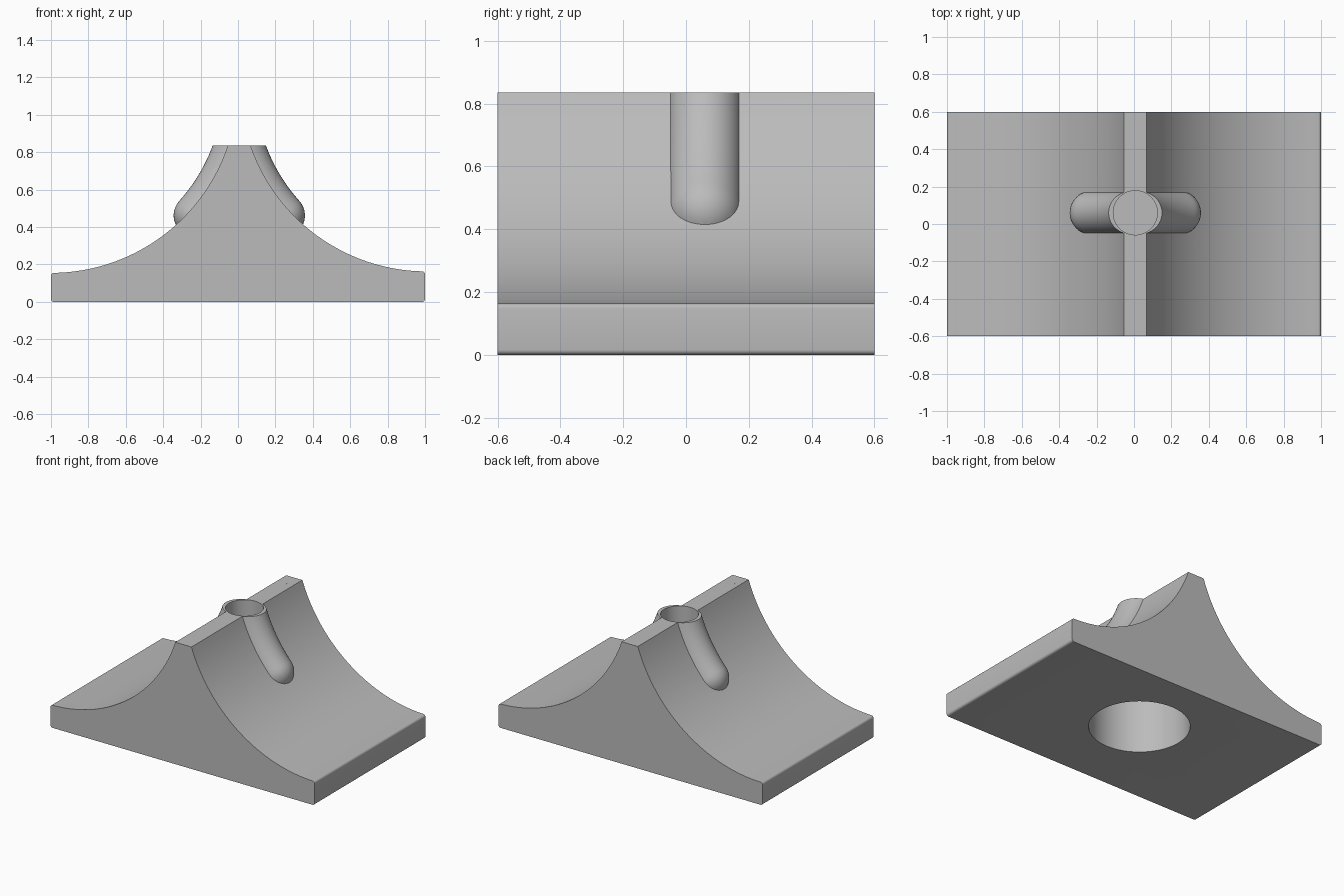
import bpy, bmesh
from math import sin, cos, pi, radians, sqrt, asin, acos
from mathutils import Vector

cube = bpy.data.objects.get("Cube")
if cube:
    bpy.data.objects.remove(cube, do_unlink=True)

DEPTH, TOP = 0.6, 0.835          # half depth of the block, ridge height
HX, HY = 0.007, 0.06             # axis of the bores
TUBE_R, PATH_R = 0.116, 1.03     # guide tube radius and its sweep radius

grey = bpy.data.materials.new("plain grey")
grey.use_nodes = True
colour = (0.5, 0.5, 0.5, 1)
grey.diffuse_color = colour
grey.node_tree.nodes["Principled BSDF"].inputs["Base Color"].default_value = colour


def make(name, bm):
    bmesh.ops.recalc_face_normals(bm, faces=bm.faces)
    mesh = bpy.data.meshes.new(name)
    bm.to_mesh(mesh)
    bm.free()
    mesh.materials.append(grey)
    obj = bpy.data.objects.new(name, mesh)
    bpy.context.collection.objects.link(obj)
    return obj


def flank(side, cx, cz, radius, steps=40):
    """Concave arc from the ridge down to just inside the end wall."""
    start, end = acos((cz - TOP) / radius), asin((cx - 0.985) / radius)
    angles = [start + (end - start) * i / steps for i in range(steps + 1)]
    return [(side * (cx - radius * sin(a)), cz - radius * cos(a)) for a in angles]


def fillet(x, z, start, r=0.016, steps=5):
    angles = [start - pi / 2 * i / steps for i in range(steps + 1)]
    return [(x + r * cos(a), z + r * sin(a)) for a in angles]


def wedge():
    """Block with two concave flanks and rounded long edges."""
    right = flank(1, 1.01, 1.16, 0.997)
    left = flank(-1, 1.0, 1.152, 0.997)
    profile = right[:-1]
    profile += fillet(0.984, right[-1][1] - 0.016, pi / 2)
    profile += fillet(0.984, 0.016, 0)
    profile += fillet(-0.984, 0.016, -pi / 2)
    profile += fillet(-0.984, left[-1][1] - 0.016, pi)
    profile += left[-2::-1]
    bm = bmesh.new()
    face = bm.faces.new([bm.verts.new((x, -DEPTH, z)) for x, z in profile])
    grown = bmesh.ops.extrude_face_region(bm, geom=[face])["geom"]
    verts = [v for v in grown if isinstance(v, bmesh.types.BMVert)]
    bmesh.ops.translate(bm, verts=verts, vec=(0, 2 * DEPTH, 0))
    return make("concave_block", bm)


def tube(side, name):
    """Round bar swept along the flank, with a domed lower end."""
    cx, cz, sides = 1.0, 1.152, 40
    bm = bmesh.new()
    rings = []
    top, low = acos((cz - 0.95) / PATH_R), asin(0.765 / PATH_R)
    stations = [(top + (low - top) * i / 24, 0, TUBE_R) for i in range(25)]
    stations += [(low, TUBE_R * sin(t), TUBE_R * cos(t))
                 for t in [radians(85) * i / 9 for i in range(1, 10)]]
    for a, ahead, r in stations:
        out = Vector((-sin(a), 0, -cos(a)))
        along = Vector((cos(a), 0, -sin(a)))
        centre = Vector((cx, 0, cz)) + out * PATH_R + along * ahead
        ring = []
        for k in range(sides):
            t = 2 * pi * k / sides
            p = centre + out * (r * cos(t)) + Vector((0, r * sin(t), 0))
            ring.append(bm.verts.new((side * p.x + HX, p.y + HY, p.z)))
        rings.append(ring)
    for a, b in zip(rings, rings[1:]):
        for k in range(sides):
            j = (k + 1) % sides
            bm.faces.new((a[k], a[j], b[j], b[k]))
    bm.faces.new(rings[0])
    bm.faces.new(rings[-1])
    return make(name, bm)


def bore(name, radius, low, high):
    bm = bmesh.new()
    bmesh.ops.create_cone(bm, cap_ends=True, segments=72, radius1=radius,
                          radius2=radius, depth=high - low)
    bmesh.ops.translate(bm, verts=bm.verts, vec=(HX, HY, (low + high) / 2))
    return make(name, bm)


def trim_box():
    bm = bmesh.new()
    bmesh.ops.create_cube(bm, size=1)
    bmesh.ops.translate(bm, verts=bm.verts, vec=(0, 0, TOP + 0.4999))
    return make("top_trim", bm)


def combine(target, tool, operation):
    mod = target.modifiers.new(tool.name, "BOOLEAN")
    mod.operation, mod.object, mod.solver = operation, tool, "EXACT"
    bpy.context.view_layer.objects.active = target
    bpy.ops.object.modifier_apply(modifier=mod.name)
    bpy.data.objects.remove(tool, do_unlink=True)


block = wedge()
# Guide tubes on both flanks, trimmed level with the ridge
combine(block, tube(1, "left_tube"), "UNION")
combine(block, tube(-1, "right_tube"), "UNION")
combine(block, trim_box(), "DIFFERENCE")
# Socket in the ridge and wide pocket in the base
combine(block, bore("ridge_socket", 0.118, 0.5, 1.0), "DIFFERENCE")
combine(block, bore("base_pocket", 0.312, -0.2, 0.41), "DIFFERENCE")

bpy.ops.object.select_all(action="DESELECT")
block.select_set(True)
bpy.context.view_layer.objects.active = block
bpy.ops.object.shade_smooth_by_angle(angle=radians(30))
